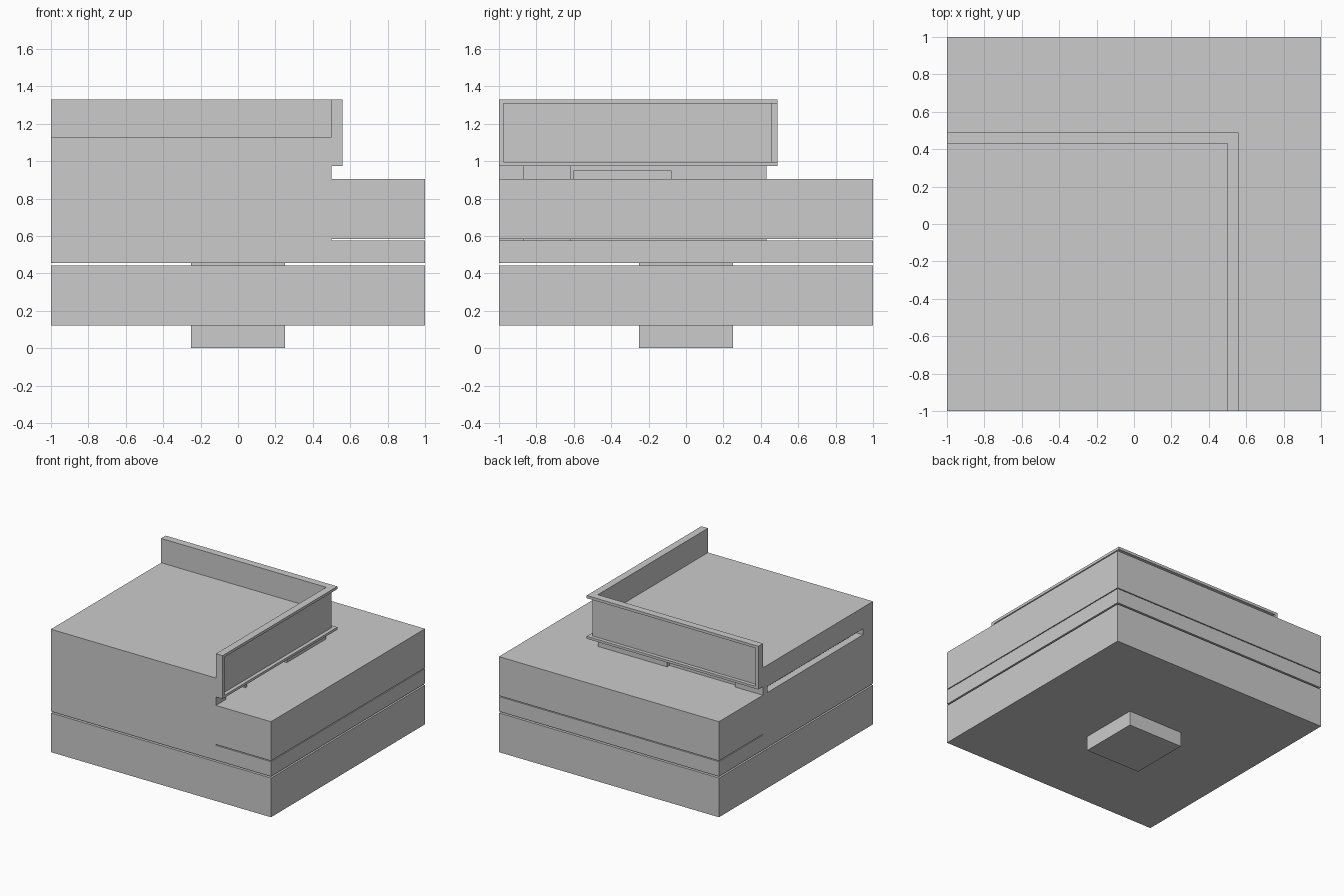
import bpy
import bmesh

if "Cube" in bpy.data.objects:
    bpy.data.objects.remove(bpy.data.objects["Cube"])


def prism(name, outline, z0, z1):
    """Extrude a flat outline from z0 up to z1."""
    bm = bmesh.new()
    face = bm.faces.new([bm.verts.new((x, y, z0)) for x, y in outline])
    top = bmesh.ops.extrude_face_region(bm, geom=[face])["geom"]
    verts = [v for v in top if isinstance(v, bmesh.types.BMVert)]
    bmesh.ops.translate(bm, verts=verts, vec=(0, 0, z1 - z0))
    bmesh.ops.recalc_face_normals(bm, faces=bm.faces)
    mesh = bpy.data.meshes.new(name)
    bm.to_mesh(mesh)
    bm.free()
    obj = bpy.data.objects.new(name, mesh)
    bpy.context.collection.objects.link(obj)
    return obj


def box(name, x0, x1, y0, y1, z0, z1):
    return prism(name, [(x0, y0), (x1, y0), (x1, y1), (x0, y1)], z0, z1)


def corner_strip(name, x_out, y_out, z0, z1):
    """L-shaped strip wrapping the right and back walls of the house."""
    return prism(name, [(-1, Y), (-1, y_out), (x_out, y_out),
                        (x_out, -1), (X, -1), (X, Y)], z0, z1)


X, Y = 0.5, 0.43          # right and back faces of the house
FLOOR, EAVES, ROOF, TOP = 0.577, 0.975, 1.13, 1.33

# Stacked base: foot, lower block, thin slab, terrace block
box("foot", -0.25, 0.25, -0.25, 0.25, 0, 0.455)
box("lower_block", -1, 1, -1, 1, 0.12, 0.442)
box("middle_slab", -1, 1, -1, 1, 0.455, FLOOR)
box("terrace_block", -1, 1, -1, 1, 0.584, 0.905)

# House body rising through the terrace
house = box("house", -1, X, -1, Y, 0.5, ROOF)

# Door and window recesses
recesses = [
    ("door", X - 0.06, X + 0.1, -0.87, -0.62, FLOOR, EAVES),
    ("right_window", X - 0.03, X + 0.1, -0.60, -0.08, 0.7, 0.95),
    ("back_window", -0.745, -0.13, Y - 0.03, Y + 0.1, 0.7, 0.95),
    ("left_window", -1.1, -0.94, -0.87, 0.37, 0.7, 0.955),
]
for name, *size in recesses:
    cutter = box(name + "_cutter", *size)
    cutter.hide_render = True
    cutter.hide_viewport = False
    cutter.display_type = 'WIRE'
    mod = house.modifiers.new(name, 'BOOLEAN')
    mod.operation = 'DIFFERENCE'
    mod.solver = 'EXACT'
    mod.object = cutter

# Parapet: recessed panel between two flanges, closed by an end post each side
corner_strip("parapet_panel", X + 0.03, Y + 0.03, EAVES + 0.02, TOP - 0.022)
corner_strip("parapet_top_flange", X + 0.06, Y + 0.06, TOP - 0.022, TOP)
corner_strip("parapet_bottom_flange", X + 0.06, Y + 0.06, EAVES, EAVES + 0.02)
box("front_end_post", X + 0.03, X + 0.06, -1, -0.975, EAVES + 0.02, TOP - 0.022)
box("left_end_post", -1, -0.975, Y + 0.03, Y + 0.06, EAVES + 0.02, TOP - 0.022)
